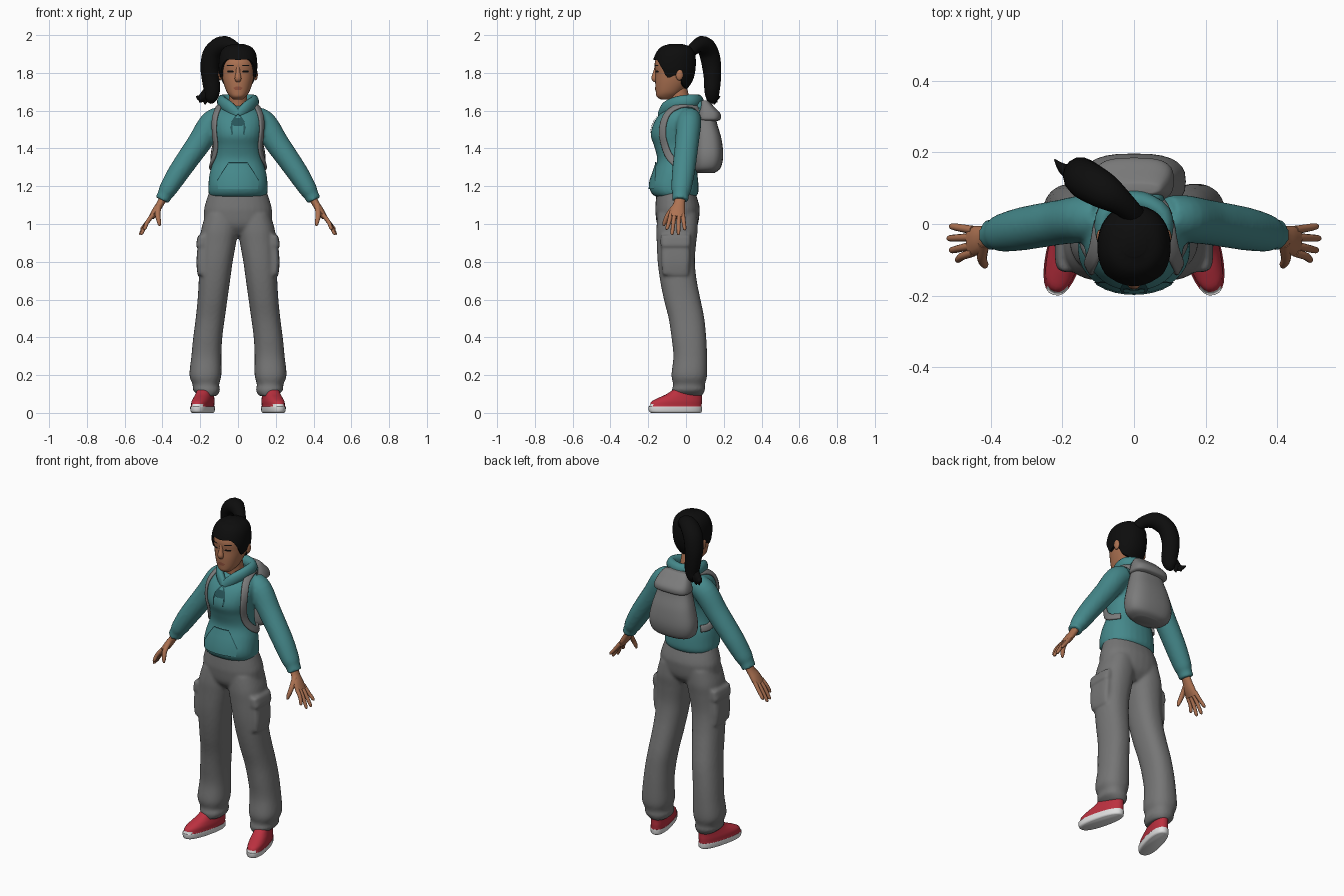
import bpy, bmesh, math
from mathutils import Vector, Matrix
from mathutils.bvhtree import BVHTree


def material(name, r, g, b):
    m = bpy.data.materials.new(name)
    m.diffuse_color = (r, g, b, 1)
    return m


TEAL = material("teal cloth", 0.06, 0.25, 0.26)
DARK = material("dark teal seam", 0.02, 0.09, 0.10)
PANTS = material("grey trousers", 0.18, 0.18, 0.18)
PACK = material("grey canvas", 0.20, 0.20, 0.20)
SKIN = material("skin", 0.42, 0.17, 0.085)
LIP = material("lip", 0.30, 0.09, 0.05)
HAIR = material("black hair", 0.004, 0.004, 0.004)
RED = material("red shoe", 0.50, 0.03, 0.05)
WHITE = material("white sole", 0.75, 0.75, 0.75)


def resample(rows, n=5):
    """Catmull-Rom through every column of the rows."""
    out = []
    p = [rows[0]] + list(rows) + [rows[-1]]
    for i in range(1, len(p) - 2):
        for k in range(n):
            t = k / n
            out.append([0.5 * (2 * b + (c - a) * t + (2 * a - 5 * b + 4 * c - d) * t * t
                        + (3 * b - a - 3 * c + d) * t ** 3)
                        for a, b, c, d in zip(p[i - 1], p[i], p[i + 1], p[i + 2])])
    return out + [list(rows[-1])]


def skin_rings(bm, rings, caps=True):
    vs = [[bm.verts.new(c) for c in r] for r in rings]
    n = len(vs[0])
    for a, b in zip(vs, vs[1:]):
        for i in range(n):
            bm.faces.new((a[i], a[(i + 1) % n], b[(i + 1) % n], b[i]))
    if caps:
        bm.faces.new(vs[0][::-1])
        bm.faces.new(vs[-1])


def power(v, e):
    return math.copysign(abs(v) ** (2 / e), v)


def loft(bm, rows, e=2.2, segs=28, n=5):
    """Stacked level rings from rows of (z, x0, x1, y0, y1)."""
    rings = []
    for z, x0, x1, y0, y1 in resample(rows, n):
        rings.append([((x0 + x1) / 2 + (x1 - x0) / 2 * power(math.sin(a), e),
                       (y0 + y1) / 2 - (y1 - y0) / 2 * power(math.cos(a), e), z)
                      for a in (math.tau * i / segs for i in range(segs))])
    skin_rings(bm, rings)


def tube(bm, rows, ref=(0, 1, 0), segs=14, n=4, e=2, refs=None):
    """Swept ellipse from rows of (x, y, z, half size along ref, other half size)."""
    pts = rows if refs else resample(rows, n)
    rings = []
    for k, (x, y, z, a, b) in enumerate(pts):
        t = Vector(pts[min(k + 1, len(pts) - 1)][:3]) - Vector(pts[max(k - 1, 0)][:3])
        t.normalize()
        u = Vector(refs[k] if refs else ref)
        u = (u - t * u.dot(t)).normalized()
        v = t.cross(u)
        rings.append([Vector((x, y, z)) + u * a * power(math.cos(q), e) + v * b * power(math.sin(q), e)
                      for q in (math.tau * i / segs for i in range(segs))])
    skin_rings(bm, rings)


def ball(bm, c, s):
    bmesh.ops.create_uvsphere(bm, u_segments=16, v_segments=10, radius=1,
                              matrix=Matrix.Translation(c) @ Matrix.Diagonal((*s, 1)))


def mirror(bm):
    g = bmesh.ops.duplicate(bm, geom=bm.verts[:] + bm.edges[:] + bm.faces[:])["geom"]
    bmesh.ops.scale(bm, vec=(-1, 1, 1), verts=[v for v in g if isinstance(v, bmesh.types.BMVert)])


def make(name, bm, *mats, voxel=0, rule=None):
    bmesh.ops.recalc_face_normals(bm, faces=bm.faces[:])
    for f in bm.faces:
        f.smooth = True
        if rule:
            f.material_index = rule(f.calc_center_median())
    me = bpy.data.meshes.new(name)
    bm.to_mesh(me)
    bm.free()
    me.set_sharp_from_angle(angle=math.radians(50))
    for m in mats:
        me.materials.append(m)
    ob = bpy.data.objects.new(name, me)
    bpy.context.collection.objects.link(ob)
    if voxel:
        r = ob.modifiers.new("blend", 'REMESH')
        r.mode, r.voxel_size, r.use_smooth_shade = 'VOXEL', voxel, True
        s = ob.modifiers.new("soften", 'SMOOTH')
        s.factor, s.iterations = 0.5, 4
    return ob


def surface(ob):
    bpy.context.view_layer.update()
    return BVHTree.FromObject(ob, bpy.context.evaluated_depsgraph_get())


def patch(name, tree, rows, mat, both=False, cols=8, lift=0.004):
    """Thin plate laid on a front surface, rows of (z, x0, x1)."""
    bm = bmesh.new()
    grid = []
    for z, x0, x1 in rows:
        line = []
        for i in range(cols + 1):
            x = x0 + (x1 - x0) * i / cols
            hit = tree.ray_cast(Vector((x, -1, z)), Vector((0, 1, 0)))[0]
            line.append(bm.verts.new((x, (hit.y if hit else -0.1) - lift, z)))
        grid.append(line)
    for a, b in zip(grid, grid[1:]):
        for i in range(cols):
            bm.faces.new((a[i], b[i], b[i + 1], a[i + 1]))
    if both:
        mirror(bm)
    ob = make(name, bm, mat)
    # face every plate forward
    if sum(p.normal.y for p in ob.data.polygons) > 0:
        ob.data.flip_normals()


# trousers: leg, cargo pocket and flap on each side, blended with the hips
bm = bmesh.new()
loft(bm, [(.09, .11, .205, -.065, .085), (.12, .095, .238, -.075, .10), (.15, .1, .24, -.068, .1),
          (.2, .088, .257, -.077, .112), (.3, .088, .247, -.067, .112), (.4, .083, .237, -.077, .107),
          (.5, .07, .224, -.092, .097), (.6, .056, .214, -.117, .077), (.7, .042, .208, -.137, .057),
          (.8, .028, .204, -.15, .047), (.9, .01, .2, -.155, .054), (.97, 0, .195, -.157, .062),
          (1.05, 0, .172, -.15, .06)], e=2.3)
loft(bm, [(.73, .15, .214, -.125, .015), (.8, .15, .22, -.13, .02), (.9, .15, .212, -.13, .02)], e=4)
loft(bm, [(.885, .15, .224, -.135, .025), (.94, .15, .212, -.135, .025)], e=4)
mirror(bm)
loft(bm, [(.94, -.09, .09, -.11, .02), (.99, -.17, .17, -.15, .06), (1.06, -.18, .18, -.162, .072),
          (1.1, -.175, .175, -.162, .07), (1.18, -.15, .15, -.155, .045)])
make("trousers", bm, PANTS, voxel=.009)

# hoodie: sleeves blended with the body
bm = bmesh.new()
tube(bm, [(.09, .02, 1.565, .06, .06), (.14, .015, 1.53, .066, .068), (.205, .005, 1.43, .063, .064),
          (.265, -.005, 1.345, .062, .06), (.32, -.015, 1.265, .06, .056), (.37, -.025, 1.185, .053, .048),
          (.387, -.028, 1.155, .044, .04), (.402, -.03, 1.125, .044, .038)], segs=20)
mirror(bm)
loft(bm, [(1.145, -.148, .148, -.165, .055), (1.17, -.157, .157, -.187, .066), (1.21, -.157, .157, -.193, .066),
          (1.27, -.15, .15, -.173, .06), (1.34, -.13, .13, -.153, .05), (1.41, -.124, .124, -.168, .057),
          (1.47, -.132, .132, -.187, .07), (1.53, -.14, .14, -.173, .08), (1.58, -.133, .133, -.142, .08),
          (1.62, -.1, .1, -.09, .07), (1.64, -.05, .05, -.05, .05)])
hoodie = make("hoodie", bm, TEAL, voxel=.009)
cloth = surface(hoodie)

# hood collar and its folded back
bm = bmesh.new()
side = [(.045, -.105, 1.615, .034, .022), (.08, -.045, 1.64, .036, .024), (.078, .03, 1.65, .036, .026)]
tube(bm, [(0, -.132, 1.575, .026, .018)] + side + [(0, .065, 1.65, .036, .028)]
     + [(-r[0],) + r[1:] for r in side[::-1]] + [(0, -.132, 1.575, .026, .018)], ref=(0, 0, 1))
ball(bm, (0, .07, 1.61), (.085, .035, .06))
make("hood", bm, TEAL)

# front pocket with seams and drawstrings
patch("front_pocket", cloth, [(1.325, -.05, .05), (1.28, -.08, .08), (1.23, -.11, .11), (1.185, -.105, .105)],
      TEAL, lift=.007)
patch("pocket_top_seam", cloth, [(1.327, -.05, .05), (1.32, -.052, .052)], DARK, lift=.009)
patch("pocket_side_seam", cloth, [(1.32, .049, .054), (1.28, .077, .082), (1.23, .107, .112)], DARK, True, 1, .009)
patch("drawstring", cloth, [(1.575, .004, .014), (1.545, .024, .034), (1.51, .03, .04), (1.475, .026, .034)],
      DARK, True, 2, .008)
patch("drawstring_knot", cloth, [(1.56, -.02, .02), (1.525, -.03, .03), (1.52, -.02, .02)], DARK, lift=.007)

# backpack body and top flap
bm = bmesh.new()
loft(bm, [(1.27, -.08, .08, .06, .15), (1.295, -.13, .13, .045, .182), (1.36, -.145, .145, .04, .197),
          (1.45, -.128, .128, .045, .188), (1.53, -.105, .105, .05, .165), (1.6, -.088, .088, .06, .15),
          (1.64, -.07, .07, .07, .12)], e=2.7)
make("backpack", bm, PACK)
bm = bmesh.new()
loft(bm, [(1.545, -.09, .09, .08, .165), (1.555, -.11, .11, .06, .183), (1.585, -.108, .108, .06, .182),
          (1.62, -.095, .095, .07, .15), (1.65, -.075, .075, .08, .12), (1.655, -.05, .05, .085, .11)], e=3)
make("backpack_flap", bm, PACK)

# shoulder straps laid on the cloth
bm = bmesh.new()
rows, refs = [], []
for p in resample([(.085, .09, 1.62), (.1, .02, 1.65), (.108, -.07, 1.61), (.118, -.115, 1.53), (.122, -.12, 1.44),
                   (.128, -.09, 1.36), (.145, -.03, 1.31), (.14, .05, 1.31)], 5):
    hit, nor = cloth.find_nearest(Vector(p))[:2]
    rows.append((*(hit + nor * .007), .008, .02))
    refs.append(nor)
tube(bm, rows, refs=refs, e=3)
mirror(bm)
make("shoulder_straps", bm, PACK)

# hands: palm, four fingers and thumb
bm = bmesh.new()
tube(bm, [(.385, -.03, 1.16, .03, .024), (.41, -.035, 1.11, .03, .02), (.435, -.045, 1.07, .04, .02),
          (.458, -.05, 1.035, .042, .015)])
for y, x, ty, z in ((-.08, .492, -.1, .97), (-.06, .508, -.073, .945), (-.037, .514, -.04, .945), (-.017, .508, -.007, .968)):
    tube(bm, [(.45, y, 1.05, .012, .012), (.48, (y + ty) / 2, 1.01, .011, .011), (x, ty, z + .008, .009, .009),
              (x + .002, ty, z, .004, .004)], segs=10)
tube(bm, [(.42, -.055, 1.1, .016, .014), (.425, -.095, 1.05, .014, .013), (.418, -.113, 1.01, .011, .011),
          (.415, -.118, .99, .005, .005)], ref=(1, 0, 0), segs=10)
mirror(bm)
make("hands", bm, SKIN)

# shoes, turned outward, white below and at the toe
bm = bmesh.new()
loft(bm, [(0, -.043, .043, -.21, .058), (.008, -.05, .05, -.222, .065), (.033, -.052, .052, -.226, .067),
          (.036, -.048, .048, -.22, .064), (.06, -.048, .048, -.208, .066), (.08, -.045, .045, -.17, .066),
          (.1, -.042, .042, -.125, .066), (.13, -.04, .04, -.08, .06)], e=2.4, n=4)
bmesh.ops.transform(bm, matrix=Matrix.Translation((.168, .02, 0)) @ Matrix.Rotation(.25, 4, 'Z'), verts=bm.verts[:])
mirror(bm)
make("shoes", bm, RED, WHITE, rule=lambda c: int(c.z < .034 or (c.y < -.175 and c.z < .05)))

# head with neck, ears and nose
HEAD = [(1.66, -.025, .025, -.135, -.08), (1.675, -.042, .042, -.155, -.05), (1.7, -.06, .06, -.16, -.02),
        (1.75, -.078, .078, -.163, .02), (1.8, -.088, .088, -.162, .036), (1.85, -.09, .09, -.166, .04),
        (1.9, -.082, .082, -.148, .035), (1.93, -.058, .058, -.12, .01), (1.942, -.02, .02, -.08, -.03)]
bm = bmesh.new()
loft(bm, HEAD)
tube(bm, [(0, -.025, 1.57, .055, .06), (0, -.03, 1.64, .052, .05), (0, -.045, 1.72, .05, .046)])
for s in (-1, 1):
    ball(bm, (s * .094, -.035, 1.79), (.011, .02, .03))
tube(bm, [(0, -.155, 1.835, .01, .01), (0, -.162, 1.8, .013, .012), (0, -.168, 1.77, .015, .018),
          (0, -.162, 1.755, .008, .012)], n=3)
face = surface(make("head", bm, SKIN))

# eyes, brows and lips
patch("eyes", face, [(1.812, .026, .054), (1.806, .022, .058), (1.802, .026, .054)], HAIR, True, lift=.002)
patch("brows", face, [(1.842, .024, .058), (1.836, .02, .062)], HAIR, True, lift=.002)
patch("lips", face, [(1.728, -.012, .012), (1.72, -.026, .026), (1.71, -.014, .014)], LIP, lift=.003)

# hair cap: follows the skull above a curved hairline
skull = resample(HEAD, 8)
LINE = resample([(0, 1.868), (.6, 1.87), (.95, 1.835), (1.3, 1.775), (1.75, 1.79), (2.2, 1.735), (math.pi, 1.71)], 6)


def sample(table, x):
    for a, b in zip(table, table[1:]):
        if a[0] <= x <= b[0]:
            t = (x - a[0]) / (b[0] - a[0])
            return [p + (q - p) * t for p, q in zip(a, b)]
    return table[-1]


bm = bmesh.new()
rings = []
for k in range(-1, 17):
    t, grow, ring = max(k, 0) / 16, (.012 if k >= 0 else -.004), []
    for i in range(48):
        a = math.tau * i / 48
        low = sample(LINE, min(a, math.tau - a))[1]
        z = low + (1.942 - low) * math.sin(t * math.pi / 2)
        _, x0, x1, y0, y1 = sample(skull, z)
        ring.append((((x1 - x0) / 2 + grow) * power(math.sin(a), 2.2),
                     (y0 + y1) / 2 - ((y1 - y0) / 2 + grow) * power(math.cos(a), 2.2), z + grow * t * .9))
    rings.append(ring)
skin_rings(bm, rings)
make("hair_cap", bm, HAIR)

# ponytail with flicked tips
bm = bmesh.new()
across = (.58, .81, 0)
tube(bm, [(.005, .02, 1.905, .03, .03), (-.03, .055, 1.94, .035, .035), (-.08, .09, 1.95, .05, .046),
          (-.13, .12, 1.91, .055, .05), (-.148, .135, 1.84, .052, .05), (-.145, .14, 1.77, .045, .048),
          (-.138, .138, 1.71, .04, .045), (-.145, .14, 1.665, .03, .035), (-.155, .145, 1.645, .012, .015)], ref=across)
for x, y, z in ((-.222, .18, 1.675), (-.205, .165, 1.645), (-.175, .15, 1.632)):
    tube(bm, [(-.14, .14, 1.73, .025, .025), ((x - .16) / 2, .15, 1.67, .018, .022), (x, y, z, .002, .003)], ref=across)
make("ponytail", bm, HAIR)
